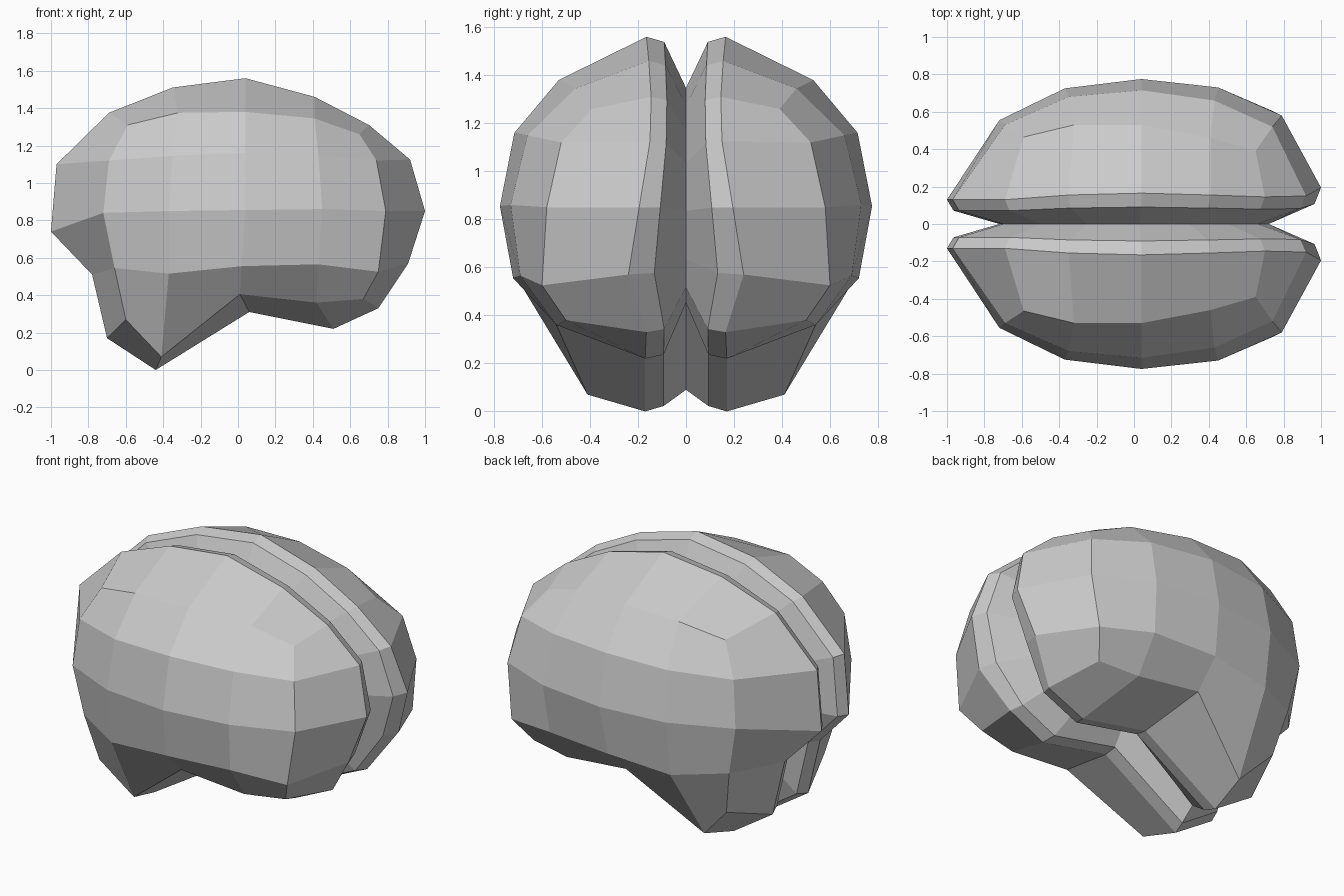
import bpy
import bmesh

if "Cube" in bpy.data.objects:
    bpy.data.objects.remove(bpy.data.objects["Cube"])

# Flat grey surface
grey = bpy.data.materials.new("plain grey")
grey.diffuse_color = (0.6, 0.6, 0.6, 1)
grey.use_nodes = True
grey.node_tree.nodes["Principled BSDF"].inputs["Base Color"].default_value = grey.diffuse_color

# Outer lateral surface of one hemisphere: rows from top to bottom, columns along x
rows = [
    [(-.59, .465, 1.31), (-.32, .53, 1.375), (.04, .53, 1.38), (.41, .46, 1.345), (.65, .39, 1.26)],
    [(-.69, .53, 1.12), (-.35, .68, 1.145), (.04, .715, 1.16), (.43, .66, 1.15), (.74, .52, 1.12)],
    [(-.72, .555, .84), (-.37, .725, .85), (.04, .775, .855), (.45, .73, .86), (.79, .58, .85)],
    [(-.66, .53, .545), (-.37, .68, .515), (.02, .72, .555), (.43, .69, .565), (.75, .60, .525)],
    [(-.60, .47, .27), (-.41, .41, .07), (.01, .56, .405), (.42, .54, .36), (.67, .50, .38)],
]
# Ridge beside the central fissure, clockwise from the upper -x corner
ridge = [(-.69, .13, 1.375), (-.35, .155, 1.51), (.04, .165, 1.56), (.41, .155, 1.46),
         (.70, .145, 1.31), (.92, .15, 1.125), (1.0, .195, .85), (.91, .24, .57),
         (.75, .165, .33), (.51, .17, .22), (.06, .17, .31), (-.44, .17, 0),
         (-.70, .17, .17), (-.78, .17, .51), (-1.0, .13, .74), (-.97, .13, 1.10)]


def inner_edge(p):
    x, y, z = p
    return (x * .965, y * .55, .8 + (z - .8) * .972)


def fissure_floor(p):
    x, y, z = p
    depth = .72 if z > .4 else .6
    if z == 0:
        return (-.42, 0, .09)
    return (x * .72, 0, .8 + (z - .8) * depth)


bm = bmesh.new()
grid = [[bm.verts.new(p) for p in row] for row in rows]
for r in range(4):
    for c in range(4):
        bm.faces.new((grid[r][c], grid[r][c + 1], grid[r + 1][c + 1], grid[r + 1][c]))

# Border of the lateral surface, then ridge, inner edge and fissure floor rings
border = (grid[0][:4] + [grid[r][4] for r in range(4)]
          + grid[4][:0:-1] + [grid[r][0] for r in range(4, 0, -1)])
rings = [border] + [[bm.verts.new(f(p)) for p in ridge]
                    for f in (lambda p: p, inner_edge, fissure_floor)]
for a, b in zip(rings, rings[1:]):
    for i in range(16):
        j = (i + 1) % 16
        bm.faces.new((a[i], b[i], b[j], a[j]))
bmesh.ops.recalc_face_normals(bm, faces=bm.faces)
# The open rim lies at y = 0, so make sure the lateral side faces +y
bm.faces.ensure_lookup_table()
if bm.faces[5].normal.y < 0:
    bmesh.ops.reverse_faces(bm, faces=bm.faces)

mesh = bpy.data.meshes.new("brain_hemispheres")
bm.to_mesh(mesh)
bm.free()
mesh.materials.append(grey)
brain = bpy.data.objects.new("brain_hemispheres", mesh)
bpy.context.collection.objects.link(brain)

# Second hemisphere
mirror = brain.modifiers.new("second_hemisphere", 'MIRROR')
mirror.use_axis = (False, True, False)
mirror.use_clip = True
mirror.merge_threshold = .001
